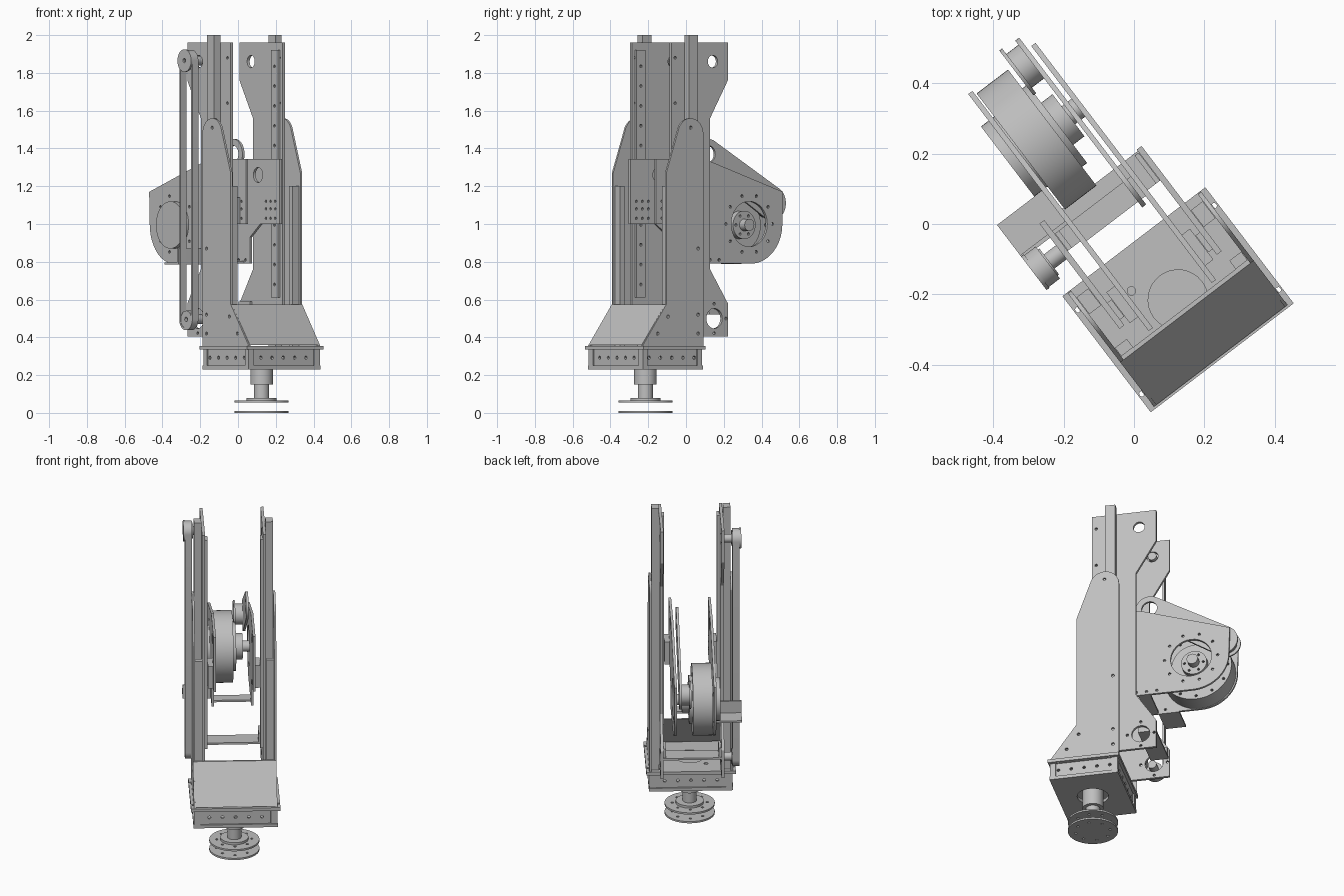
import bpy
from math import sin, cos, pi, atan2, acos, hypot, radians
from mathutils import Matrix, Vector

cube = bpy.data.objects.get("Cube")
if cube:
    bpy.data.objects.remove(cube)

grey = bpy.data.materials.new("machined_grey")
grey.use_nodes = True
colour = (0.52, 0.52, 0.52, 1)
grey.diffuse_color = colour
grey.node_tree.nodes["Principled BSDF"].inputs["Base Color"].default_value = colour

# The whole machine is turned about its turntable axis
PLACE = Matrix.Translation((0.125, -0.215, 0)) @ Matrix.Rotation(radians(37.3), 4, 'Z')
FLAT = Matrix.Identity(4)
SIDE = Matrix(((0, 0, 1, 0), (1, 0, 0, 0), (0, 1, 0, 0), (0, 0, 0, 1)))    # draws in depth, height
FRONT = Matrix(((1, 0, 0, 0), (0, 0, -1, 0), (0, 1, 0, 0), (0, 0, 0, 1)))  # draws in width, height
parts = []


def arc(c, r, a, b, n=16):
    return [(c[0] + r * cos(a + (b - a) * i / n), c[1] + r * sin(a + (b - a) * i / n))
            for i in range(n + 1)]


def circle(x, y, r, n=32):
    return arc((x, y), r, 0, 2 * pi * (n - 1) / n, n - 1)


def bolts(x, y, ring, r=0.008, n=8):
    return [circle(x + ring * cos(2 * pi * i / n), y + ring * sin(2 * pi * i / n), r, 10)
            for i in range(n)]


def rect(x0, x1, y0, y1):
    return [(x0, y0), (x1, y0), (x1, y1), (x0, y1)]


def hull(c, r, d, q):
    """Outline around two circles."""
    dx, dy = d[0] - c[0], d[1] - c[1]
    a, b = atan2(dy, dx), acos((r - q) / hypot(dx, dy))
    return arc(c, r, a + b, a - b + 2 * pi, 24) + arc(d, q, a - b, a + b, 24)


def plate(name, outline, lo, hi, plane=SIDE, holes=()):
    """Flat part with holes, filling lo..hi along the plane's normal."""
    curve = bpy.data.curves.new(name, 'CURVE')
    curve.dimensions, curve.fill_mode = '2D', 'BOTH'
    curve.extrude = abs(hi - lo) / 2
    for loop in [outline, *holes]:
        spline = curve.splines.new('POLY')
        spline.points.add(len(loop) - 1)
        for point, (x, y) in zip(spline.points, loop):
            point.co = (x, y, 0, 1)
        spline.use_cyclic_u = True
    temp = bpy.data.objects.new("temp", curve)
    bpy.context.collection.objects.link(temp)
    graph = bpy.context.evaluated_depsgraph_get()
    mesh = bpy.data.meshes.new_from_object(temp.evaluated_get(graph))
    bpy.data.objects.remove(temp)
    mesh.materials.clear()
    mesh.materials.append(grey)
    mesh.transform(plane @ Matrix.Translation((0, 0, (lo + hi) / 2)))
    obj = bpy.data.objects.new(name, mesh)
    bpy.context.collection.objects.link(obj)
    obj.matrix_world = PLACE
    parts.append(obj)
    return obj


def box(name, x, y, z):
    return plate(name, rect(*x, *y), *z, FLAT)


# Turntable discs and column
for name, z in (("lower_disc", 0), ("upper_disc", 0.055)):
    plate(name, circle(0, 0, 0.143, 48), z, z + 0.011, FLAT, bolts(0, 0, 0.1))
for name, r, z0, z1 in (("column_foot", 0.08, 0.066, 0.08), ("column_neck", 0.04, 0.08, 0.15),
                        ("column_sleeve", 0.06, 0.15, 0.32)):
    plate(name, circle(0, 0, r), z0, z1, FLAT)

# Base box
plate("base_bottom", rect(-0.24, 0.24, -0.2, 0.2), 0.23, 0.25, FLAT, [circle(0, 0, 0.09)])
plate("base_flange", rect(-0.255, 0.255, -0.207, 0.207), 0.335, 0.355, FLAT,
      [circle(0, 0, 0.085), circle(-0.09, 0.1, 0.012)]
      + [circle(x, y, 0.008, 10) for x in (-0.243, 0.243) for y in (-0.15, 0.15)])
plate("base_inner_cap", circle(0, 0, 0.09), 0.31, 0.334, FLAT)
for s in (-1, 1):
    row = [circle(i * 0.075, 0.292, 0.009, 12) for i in range(-2, 3)]
    plate("base_side_wall", rect(-0.19, 0.19, 0.25, 0.335), s * 0.215, s * 0.23, SIDE, row)
    plate("base_end_wall", rect(-0.215, 0.215, 0.25, 0.335), s * 0.175, s * 0.19, FRONT, row)
    for t in (-1, 1):
        box("base_corner", sorted((s * 0.2, s * 0.237)), sorted((t * 0.165, t * 0.197)), (0.25, 0.335))

# Sloping front cover
plate("front_cover", [(-0.2, 0.36), (-0.042, 0.575), (-0.03, 0.575), (-0.186, 0.36)], -0.23, 0.23)

# Side frames, mirrored
outer = ([(-0.2, 0.355), (0.205, 0.355)] + arc((0.12, 1.475), 0.085, 0, pi * 0.93)
         + [(-0.042, 1.27), (-0.042, 0.575)])
outer_holes = [circle(v, z, 0.009, 12) for v, z in
               ((0.17, 0.42), (0.17, 0.52), (0.17, 0.87), (0.12, 1.51), (-0.1, 0.42), (-0.03, 0.51))]
tall = [(0.035, 0.405), (0.41, 0.405), (0.41, 0.58), (0.292, 0.76),
        (0.292, 1.56), (0.41, 1.76), (0.41, 1.96), (0.035, 1.96)]
tall_holes = ([circle(0.32, 0.5, 0.053), circle(0.31, 1.86, 0.033)] + bolts(0.32, 0.5, 0.078, n=4)
              + [circle(0.06, z, 0.008, 10) for z in (1.64, 1.88)])
arm = ([(-0.02, 1.0), (0.15, 1.0), (0.24, 0.93), (0.24, 0.79)]
       + arc((0.61, 1.0), 0.21, -pi / 2, 0)
       + [(0.825, 1.17), (0.3, 1.345), (-0.02, 1.345)])
arm_holes = ([circle(0.6, 1.0, 0.12), circle(0.17, 1.26, 0.04)] + bolts(0.6, 1.0, 0.155, n=10)
             + [circle(v, 0.81, 0.008, 10) for v in (0.28, 0.34, 0.4)]
             + [circle(v, z, 0.007, 10) for v in (0.02, 0.06, 0.1) for z in (1.03, 1.08, 1.12)])
rail_holes = [circle(0.085, 0.68 + i * 0.105, 0.008, 10) for i in range(12)]
for s, side in ((1, "left"), (-1, "right")):
    plate(side + "_outer_plate", outer, s * 0.226, s * 0.238, SIDE, outer_holes)
    plate(side + "_tall_plate", tall, s * 0.165, s * 0.182, SIDE, tall_holes)
    plate(side + "_rail", rect(0.055, 0.115, 0.61, 1.92), s * 0.15, s * 0.165, SIDE, rail_holes)
    box(side + "_post", sorted((s * 0.183, s * 0.225)), (0.12, 0.18), (0.355, 2.0))
    box(side + "_front_spacer", sorted((s * 0.183, s * 0.225)), (-0.03, 0.0), (0.355, 1.2))
    box(side + "_carriage_block", sorted((s * 0.12, s * 0.149)), (0.03, 0.14), (1.0, 1.14))
    plate(side + "_arm", arm, s * 0.105, s * 0.12, SIDE, arm_holes)
    box(side + "_channel_lip", sorted((s * 0.15, s * 0.164)), (0.3, 0.4), (0.53, 0.59))

# Cross channel between the frames and the side bracket
box("cross_channel", (-0.165, 0.165), (0.3, 0.405), (0.52, 0.532))
box("bracket_shelf", (-0.28, -0.105), (0.36, 0.48), (0.785, 0.797))
box("bracket_wall", (-0.28, -0.12), (0.36, 0.372), (0.797, 0.87))
box("arm_tie", (-0.105, 0.105), (0.29, 0.36), (0.792, 0.804))

# Drive wheel with motor and hubs
AXLE = (0.605, 0.995)
plate("drive_wheel", circle(*AXLE, 0.207, 64), -0.1, 0.012, SIDE, bolts(*AXLE, 0.185, n=12))
for name, r, lo, hi in (("motor_cover", 0.125, -0.147, -0.1), ("wheel_disc", 0.14, 0.012, 0.03),
                        ("wheel_hub", 0.075, 0.03, 0.07), ("axle", 0.032, 0.07, 0.115)):
    ring = bolts(*AXLE, 0.055, 0.007, 6) if name == "wheel_hub" else ()
    plate(name, circle(*AXLE, r, 48), lo, hi, SIDE, ring)

# Link plate with its end pulley
TOP, END = (0.35, 1.37), (0.775, 1.11)
plate("link_plate", hull(TOP, 0.08, END, 0.09), 0.078, 0.092, SIDE,
      [circle(*TOP, 0.045), circle(*END, 0.02)])
plate("end_pulley", circle(0.79, 1.11, 0.06), 0.035, 0.078)
plate("end_pulley_flange", circle(0.79, 1.11, 0.08), 0.025, 0.035)

# Vertical belt with two pulleys
LOW, HIGH = (0.308, 0.495), (0.308, 1.865)
plate("drive_belt", hull(LOW, 0.057, HIGH, 0.057), -0.27, -0.23, SIDE, [hull(LOW, 0.046, HIGH, 0.046)])
for name, c in (("lower_pulley", LOW), ("upper_pulley", HIGH)):
    plate(name, circle(*c, 0.046), -0.268, -0.225, SIDE, [circle(*c, 0.012)])
    plate(name + "_shaft", circle(*c, 0.025), -0.225, -0.165)
plate("upper_pulley_rim", circle(*HIGH, 0.06), -0.28, -0.27, SIDE, [circle(*HIGH, 0.012)])

# Smooth the round walls, keep the edges crisp
for obj in bpy.context.selected_objects:
    obj.select_set(False)
for obj in parts:
    obj.select_set(True)
bpy.context.view_layer.objects.active = parts[0]
bpy.ops.object.shade_smooth_by_angle(angle=radians(30))
